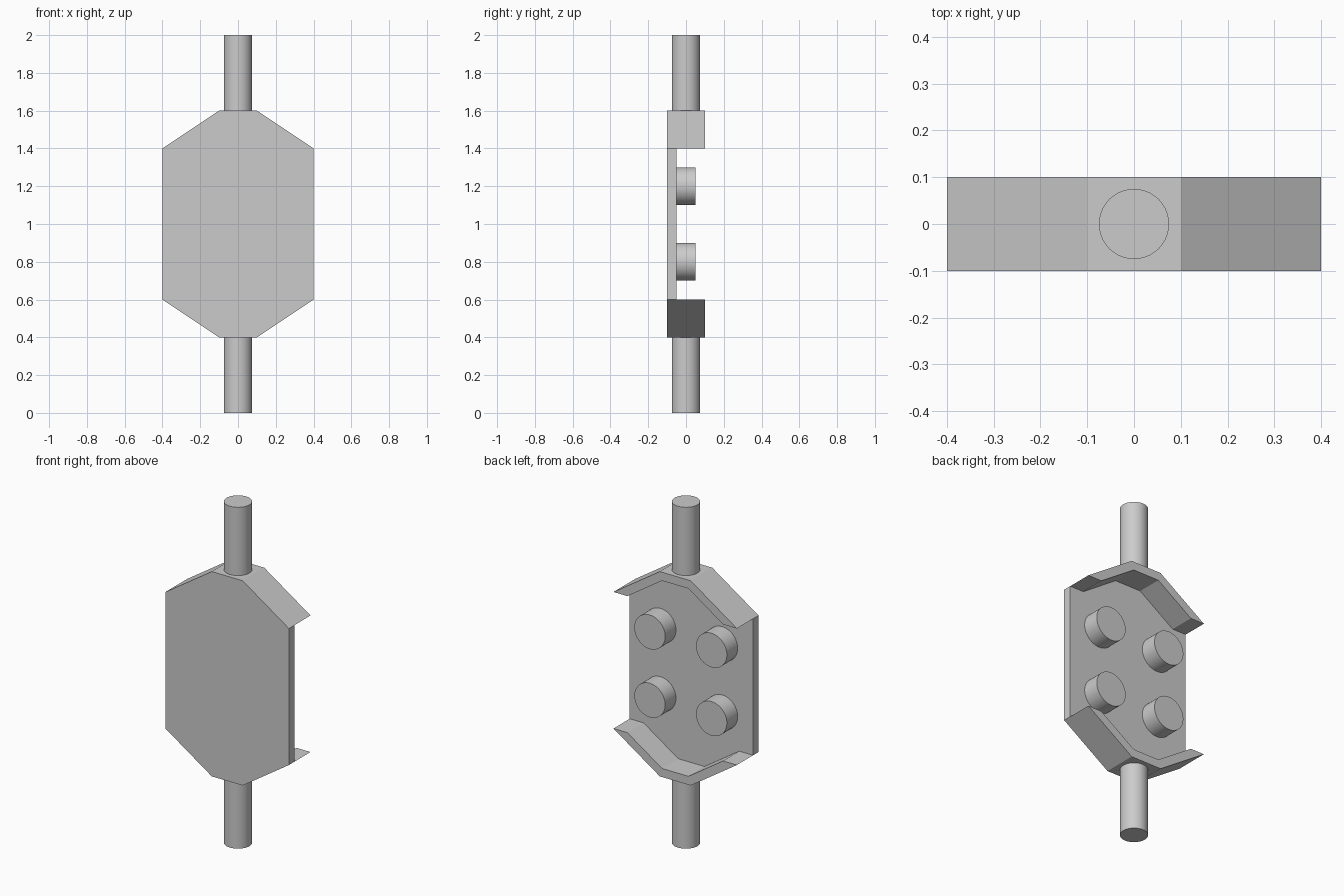
import bpy
import bmesh
from math import radians
from mathutils import Matrix

cube = bpy.data.objects.get("Cube")
if cube:
    bpy.data.objects.remove(cube, do_unlink=True)

GREY = (0.6, 0.6, 0.6, 1.0)
grey = bpy.data.materials.new("light_grey")
grey.use_nodes = True
grey.diffuse_color = GREY
grey.node_tree.nodes["Principled BSDF"].inputs["Base Color"].default_value = GREY


def finish(name, bm):
    bmesh.ops.recalc_face_normals(bm, faces=bm.faces)
    mesh = bpy.data.meshes.new(name)
    bm.to_mesh(mesh)
    bm.free()
    mesh.materials.append(grey)
    obj = bpy.data.objects.new(name, mesh)
    bpy.context.collection.objects.link(obj)
    return obj


def extrude_profile(name, points, front, back):
    """Extrude an x-z outline along y."""
    bm = bmesh.new()
    face = bm.faces.new([bm.verts.new((x, front, z)) for x, z in points])
    moved = bmesh.ops.extrude_face_region(bm, geom=[face])["geom"]
    verts = [v for v in moved if isinstance(v, bmesh.types.BMVert)]
    bmesh.ops.translate(bm, verts=verts, vec=(0, back - front, 0))
    return finish(name, bm)


def cylinder(name, radius, depth, location, tilt=0):
    bm = bmesh.new()
    turn = Matrix.Translation(location) @ Matrix.Rotation(radians(tilt), 4, "X")
    bmesh.ops.create_cone(bm, cap_ends=True, segments=48, radius1=radius,
                          radius2=radius, depth=depth, matrix=turn)
    obj = finish(name, bm)
    bpy.ops.object.select_all(action="DESELECT")
    obj.select_set(True)
    bpy.context.view_layer.objects.active = obj
    bpy.ops.object.shade_smooth_by_angle(angle=radians(40))


# Outline of the upper half, relative to the middle height
MID = 1.0
outer = [(0.4, 0.4), (0.1, 0.6), (-0.1, 0.6), (-0.4, 0.4)]
inner = [(-0.31, 0.4), (-0.085, 0.55), (0.085, 0.55), (0.31, 0.4)]

# Octagonal front plate
octagon = outer + [(-x, -z) for x, z in outer]
extrude_profile("front_plate", [(x, MID + z) for x, z in octagon], -0.1, -0.05)

# Bent rims behind the plate and rods, above and below
for side, sign in (("upper", 1), ("lower", -1)):
    rim = [(x, MID + sign * z) for x, z in outer + inner]
    extrude_profile(side + "_rim", rim, -0.05, 0.1)
    cylinder(side + "_rod", 0.075, 0.4, (0, 0, MID + sign * 0.8))

    # Round studs on the back of the plate
    for hand, x in (("left", 0.2), ("right", -0.2)):
        cylinder(f"{side}_{hand}_stud", 0.1, 0.1, (x, 0, MID + sign * 0.2), 90)
